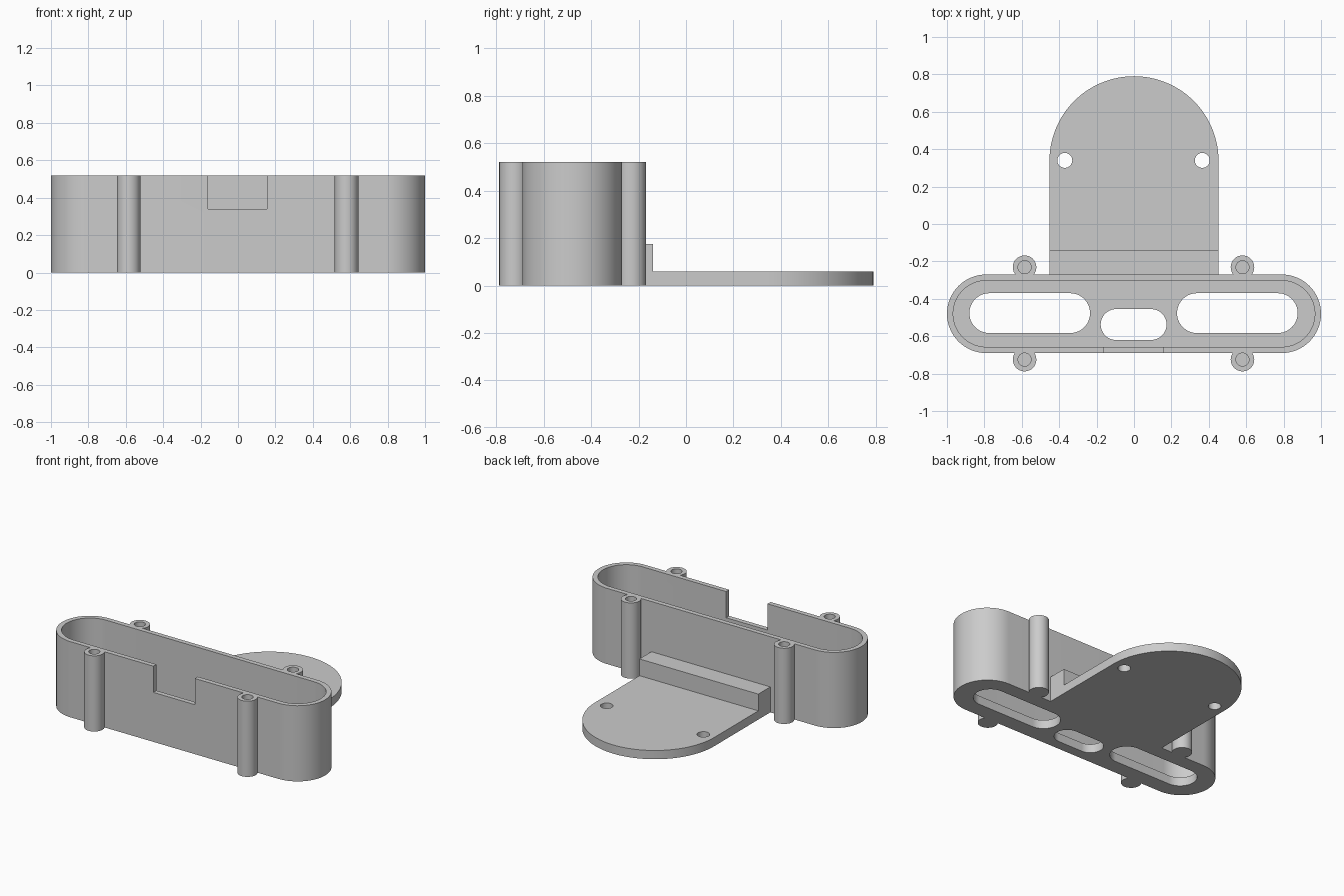
import bpy
import bmesh
from math import cos, sin, pi, radians

cube = bpy.data.objects.get("Cube")
if cube:
    bpy.data.objects.remove(cube, do_unlink=True)

grey = bpy.data.materials.new("light_grey")
grey.use_nodes = True
colour = (0.6, 0.6, 0.6, 1)
grey.diffuse_color = colour
grey.node_tree.nodes["Principled BSDF"].inputs["Base Color"].default_value = colour


def arc(cx, cy, r, start, end, n=32):
    """Points along an arc, angles in degrees."""
    angles = [radians(start + (end - start) * i / n) for i in range(n + 1)]
    return [(cx + r * cos(a), cy + r * sin(a)) for a in angles]


def rounded(x0, x1, y0, y1):
    """Slot outline with fully round ends."""
    r, cy = (y1 - y0) / 2, (y0 + y1) / 2
    return arc(x1 - r, cy, r, -90, 90) + arc(x0 + r, cy, r, 90, 270)


def circle(cx, cy, r):
    return arc(cx, cy, r, 0, 360)[:-1]


def rect(x0, x1, y0, y1):
    return [(x0, y0), (x1, y0), (x1, y1), (x0, y1)]


def prism(name, outline, z0, z1):
    """Extrude a flat outline from z0 to z1."""
    bm = bmesh.new()
    base = bm.faces.new([bm.verts.new((x, y, z0)) for x, y in outline])
    top = bmesh.ops.extrude_face_region(bm, geom=[base])["geom"]
    verts = [v for v in top if isinstance(v, bmesh.types.BMVert)]
    bmesh.ops.translate(bm, verts=verts, vec=(0, 0, z1 - z0))
    bmesh.ops.recalc_face_normals(bm, faces=bm.faces)
    mesh = bpy.data.meshes.new(name)
    bm.to_mesh(mesh)
    bm.free()
    mesh.materials.append(grey)
    obj = bpy.data.objects.new(name, mesh)
    bpy.context.collection.objects.link(obj)
    return obj


def finish(obj, cuts=()):
    """Subtract each (outline, z0, z1) from the part, then smooth its curves."""
    bpy.ops.object.select_all(action="DESELECT")
    bpy.context.view_layer.objects.active = obj
    obj.select_set(True)
    for outline, z0, z1 in cuts:
        cutter = prism("cutter", outline, z0, z1)
        cutter.hide_render = True
        mod = obj.modifiers.new("cut", "BOOLEAN")
        mod.operation, mod.solver, mod.object = "DIFFERENCE", "EXACT", cutter
        bpy.ops.object.modifier_apply(modifier=mod.name)
        bpy.data.objects.remove(cutter, do_unlink=True)
    bpy.ops.object.shade_smooth_by_angle(angle=radians(30))


HEIGHT, FLOOR, WALL = 0.52, 0.06, 0.033
FRONT, BACK = -0.69, -0.27

# Open case: hollow, cable notch in the front wall, three slots in the floor
case = prism("case", rounded(-1, 1, FRONT, BACK), 0, HEIGHT)
finish(case, [
    (rounded(-1 + WALL, 1 - WALL, FRONT + WALL, BACK - WALL), FLOOR, 1),
    (rect(-0.16, 0.155, -0.8, -0.6), 0.34, 1),
    (rounded(-0.88, -0.235, -0.583, -0.37), -1, 0.2),
    (rounded(0.23, 0.875, -0.583, -0.37), -1, 0.2),
    (rounded(-0.178, 0.174, -0.62, -0.455), -1, 0.2),
])

# Four screw posts with blind holes
for side, x in (("right", -0.585), ("left", 0.58)):
    for end, y in (("front", -0.725), ("back", -0.231)):
        post = prism(f"screw_post_{end}_{side}", circle(x, y, 0.063), 0, HEIGHT)
        finish(post, [(circle(x, y, 0.035), 0.22, 1)])

# Round-ended mounting plate with two screw holes
plate = prism("mounting_plate",
              [(-0.452, BACK), (0.452, BACK)] + arc(0, 0.338, 0.452, 0, 180, 64),
              0, FLOOR)
finish(plate, [(circle(x, 0.34, 0.04), -1, 1) for x in (-0.37, 0.365)])

# Stiffening ridge between plate and case
finish(prism("ridge", rect(-0.452, 0.452, BACK, -0.14), FLOOR, 0.175))
